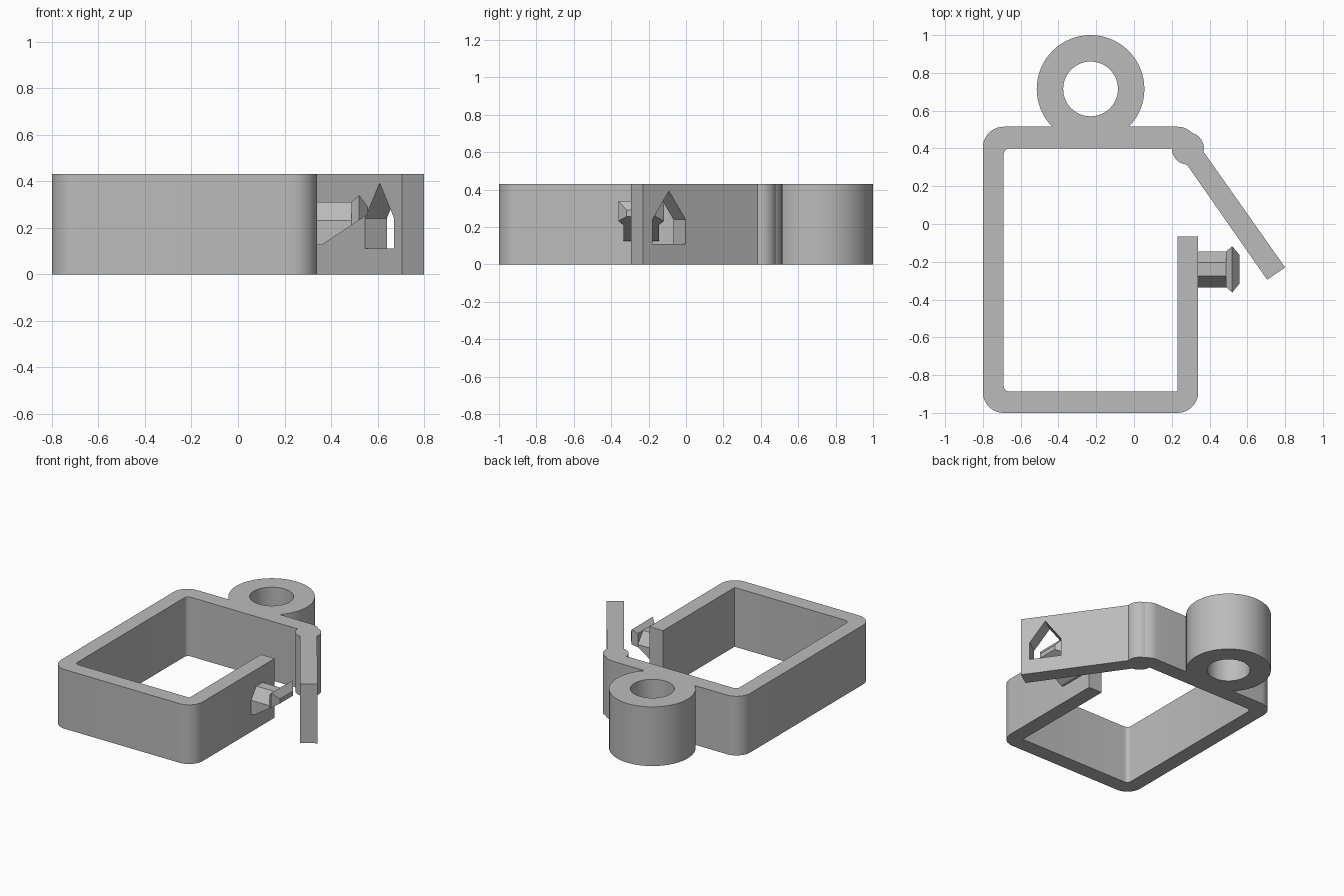
import bpy, bmesh, math
from mathutils import Vector

if "Cube" in bpy.data.objects:
    bpy.data.objects.remove(bpy.data.objects["Cube"])

H = 0.43  # height of the whole clip

grey = bpy.data.materials.new("light grey")
grey.diffuse_color = (0.5, 0.5, 0.5, 1)
grey.use_nodes = True
grey.node_tree.nodes["Principled BSDF"].inputs["Base Color"].default_value = grey.diffuse_color


def arc(cx, cy, r, a0, a1, n):
    """Points on an arc, angles in degrees."""
    return [(cx + r * math.cos(math.radians(a0 + (a1 - a0) * i / n)),
             cy + r * math.sin(math.radians(a0 + (a1 - a0) * i / n)))
            for i in range(n + 1)]


def loft(name, sections):
    """Solid skinned through matching closed rings of 3D points."""
    bm = bmesh.new()
    rings = [[bm.verts.new(p) for p in s] for s in sections]
    n = len(rings[0])
    for a, b in zip(rings, rings[1:]):
        for i in range(n):
            j = (i + 1) % n
            bm.faces.new((a[i], a[j], b[j], b[i]))
    bm.faces.new(rings[0][::-1])
    bm.faces.new(rings[-1])
    bmesh.ops.recalc_face_normals(bm, faces=bm.faces)
    me = bpy.data.meshes.new(name)
    bm.to_mesh(me)
    bm.free()
    me.materials.append(grey)
    ob = bpy.data.objects.new(name, me)
    bpy.context.collection.objects.link(ob)
    return ob


def plate(name, pts, z0=0.0, z1=H):
    return loft(name, [[(x, y, z) for x, y in pts] for z in (z0, z1)])


def combine(target, other, operation):
    """Apply a boolean and remove the helper."""
    bpy.context.view_layer.objects.active = target
    mod = target.modifiers.new(operation.lower(), 'BOOLEAN')
    mod.operation, mod.solver, mod.object = operation, 'EXACT', other
    bpy.ops.object.modifier_apply(modifier=mod.name)
    bpy.data.objects.remove(other, do_unlink=True)


# Open rectangular frame with rounded corners
R, r = 0.11, 0.03
outer = (arc(0.23, 0.405, R, 0, 90, 10) + arc(-0.69, 0.405, R, 90, 180, 10)
         + arc(-0.69, -0.89, R, 180, 270, 10) + arc(0.23, -0.89, R, 270, 360, 10))
inner = ([(0.34, -0.065), (0.23, -0.065), (0.23, -0.887)]
         + arc(-0.66, -0.857, r, 270, 180, 5) + arc(-0.66, 0.37, r, 180, 90, 5)
         + [(0.28, 0.40)])
body = plate("clip_body", outer + inner)

# Ring, hinge knuckle and swinging arm
combine(body, plate("ring", arc(-0.23, 0.715, 0.285, 0, 354.375, 63)), 'UNION')
combine(body, plate("knuckle", arc(0.285, 0.40, 0.085, 0, 352.5, 47)), 'UNION')
combine(body, plate("arm", [(0.362, 0.391), (0.272, 0.326),
                            (0.705, -0.295), (0.80, -0.23)]), 'UNION')

# Ring hole
combine(body, plate("ring_hole", arc(-0.23, 0.715, 0.145, 0, 352.5, 47), -0.1, H + 0.1),
        'DIFFERENCE')

# House-shaped window through the arm
end = Vector((0.705, -0.295, 0))
along = Vector((-0.572, 0.820, 0))
across = Vector((0.820, 0.572, 0))
house = [(0.06, 0.11), (0.278, 0.11), (0.278, 0.24), (0.169, 0.392), (0.06, 0.24)]
window = loft("window", [[end + along * s + across * t + Vector((0, 0, z))
                          for s, z in house] for t in (-0.05, 0.17)])
combine(body, window, 'DIFFERENCE')

bpy.context.view_layer.objects.active = body
body.select_set(True)
bpy.ops.object.shade_smooth_by_angle(angle=math.radians(30))

# Catch peg: chamfered top, underside rising away from the wall
CY = -0.24


def under(x):
    return 0.126 + max(0, x - 0.36) * 0.66


def peg_ring(x):
    half = [(0.095, under(x)), (0.095, 0.23), (0.036, 0.31)]
    return ([(x, CY + w, z) for w, z in half]
            + [(x, CY - w, z) for w, z in reversed(half)])


def head_ring(x, w, top):
    return [(x, CY + w, under(x)), (x, CY + w, top),
            (x, CY - w, top), (x, CY - w, under(x))]


loft("catch_peg", [peg_ring(x) for x in (0.335, 0.36, 0.49)])

# Flared catch head
loft("catch_head", [head_ring(0.488, 0.095, 0.31), head_ring(0.52, 0.122, 0.34),
                    head_ring(0.558, 0.077, 0.29)])
